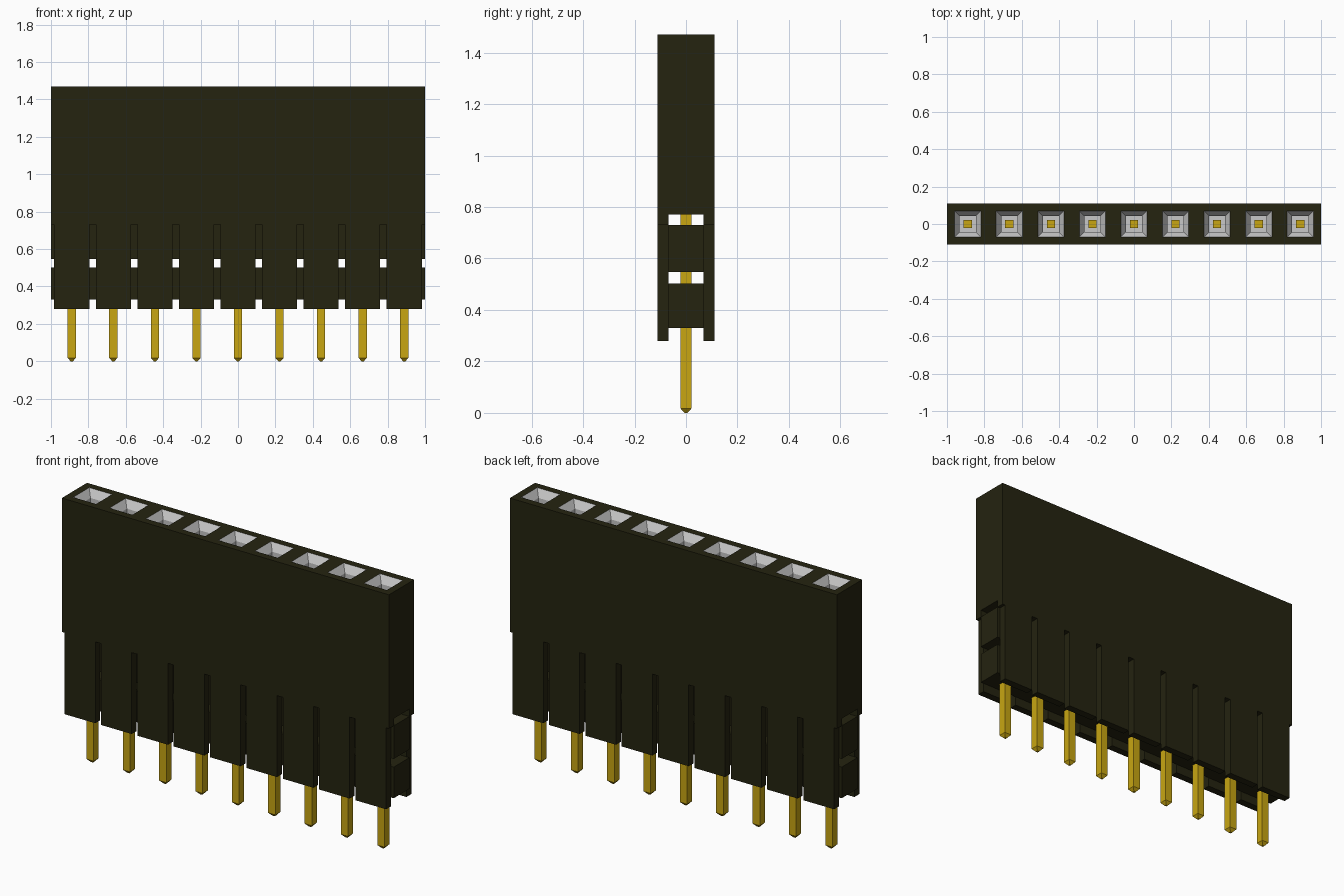
import bpy, bmesh

cube = bpy.data.objects.get("Cube")
if cube:
    bpy.data.objects.remove(cube, do_unlink=True)

N = 9                        # number of contacts
PITCH = 2.0 / N
HALF = PITCH / 2
DEPTH, INNER = 0.11, 0.068   # half depth of the body and of its core
BASE, TOP = 0.28, 1.47
SLOT = 0.0175                # half width of the slots between cells
CENTRES = [(i - (N - 1) / 2) * PITCH for i in range(N)]


def material(name, rgb, rough=0.6):
    m = bpy.data.materials.new(name)
    m.use_nodes = True
    m.diffuse_color = (*rgb, 1)
    bsdf = m.node_tree.nodes["Principled BSDF"]
    bsdf.inputs["Base Color"].default_value = (*rgb, 1)
    bsdf.inputs["Roughness"].default_value = rough
    return m


BLACK = material("black plastic", (0.018, 0.017, 0.005))
GREY = material("light grey socket", (0.58, 0.58, 0.58))
GOLD = material("gold contact", (0.58, 0.38, 0.006))


def finish(name, bm, mats):
    bmesh.ops.recalc_face_normals(bm, faces=bm.faces)
    me = bpy.data.meshes.new(name)
    bm.to_mesh(me)
    bm.free()
    for m in mats:
        me.materials.append(m)
    ob = bpy.data.objects.new(name, me)
    bpy.context.collection.objects.link(ob)
    return ob


def loft(bm, cx, rings, grey_from=99):
    """Join rectangular rings (half x, half y, z) and cap both ends."""
    signs = ((-1, -1), (1, -1), (1, 1), (-1, 1))
    loops = [[bm.verts.new((cx + sx * hx, sy * hy, z)) for sx, sy in signs]
             for hx, hy, z in rings]
    bm.faces.new(loops[0][::-1])
    for k, (a, b) in enumerate(zip(loops, loops[1:])):
        for i in range(4):
            j = (i + 1) % 4
            f = bm.faces.new((a[i], a[j], b[j], b[i]))
            f.material_index = int(k >= grey_from)
    bm.faces.new(loops[-1]).material_index = int(len(loops) > grey_from)


# Upper housing: one cell per contact, each with a funnel-shaped socket
bm = bmesh.new()
for cx in CENTRES:
    loft(bm, cx, [(HALF, DEPTH, 0.77), (HALF, DEPTH, TOP), (0.07, 0.07, TOP),
                  (0.043, 0.043, TOP - 0.04), (0.043, 0.043, TOP - 0.15)], 2)
# Drop the walls shared by neighbouring cells and weld the rest
hidden = [f for f in bm.faces
          if all(abs(v.co.x - f.verts[0].co.x) < 1e-5 for v in f.verts)
          and f.calc_area() > 0.1 and abs(f.verts[0].co.x) < 0.99]
bmesh.ops.delete(bm, geom=hidden, context='FACES')
bmesh.ops.remove_doubles(bm, verts=bm.verts, dist=1e-5)
finish("upper_housing", bm, [BLACK, GREY])

# Lower walls: comb-shaped profile with a slot between the cells
outline = [(1, 0.77), (-1, 0.77), (-1, 0.73)]
for cx in CENTRES:
    a, b = cx - HALF + SLOT, cx + HALF - SLOT
    outline += [(a, 0.73), (a, BASE), (b, BASE), (b, 0.73)]
outline.append((1, 0.73))
for name, y0, y1 in (("front_lower_wall", -DEPTH, -INNER),
                     ("back_lower_wall", INNER, DEPTH)):
    bm = bmesh.new()
    face = bm.faces.new([bm.verts.new((x, y0, z)) for x, z in outline])
    ext = bmesh.ops.extrude_face_region(bm, geom=[face], use_keep_orig=True)
    moved = [g for g in ext["geom"] if isinstance(g, bmesh.types.BMVert)]
    bmesh.ops.translate(bm, verts=moved, vec=(0, y1 - y0, 0))
    finish(name, bm, [BLACK])

# Core bars between the walls, with open channels above and between them
for name, z0, z1 in (("lower_core_bar", 0.33, 0.502),
                     ("upper_core_bar", 0.547, 0.73)):
    bm = bmesh.new()
    loft(bm, 0, [(1, INNER, z0), (1, INNER, z1)])
    finish(name, bm, [BLACK])

# Contact pins with tapered tips, running up into the sockets
P = 0.022
bm = bmesh.new()
loft(bm, 0, [(0.006, 0.006, 0), (P, P, 0.018), (P, P, TOP - 0.14)])
pin = finish("contact_pin_1", bm, [GOLD])
pin.location.x = CENTRES[0]
for i, cx in enumerate(CENTRES[1:], 2):
    ob = bpy.data.objects.new(f"contact_pin_{i}", pin.data)
    ob.location.x = cx
    bpy.context.collection.objects.link(ob)
